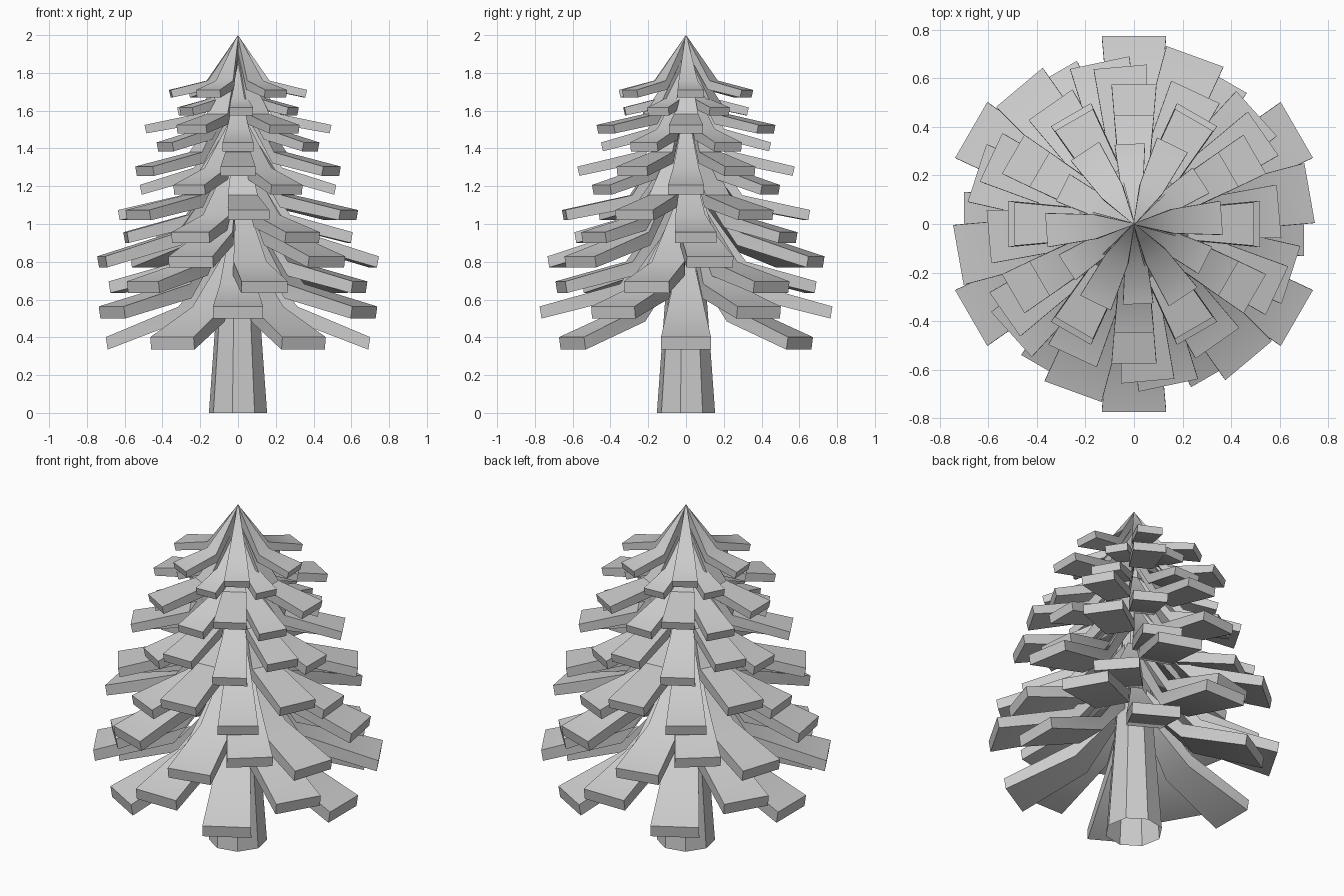
import bpy, bmesh
from math import radians
from mathutils import Matrix, Vector

cube = bpy.data.objects.get("Cube")
if cube:
    bpy.data.objects.remove(cube)

# Single flat colour
GREY = (0.6, 0.6, 0.6, 1)
mat = bpy.data.materials.new("light_grey")
mat.use_nodes = True
mat.diffuse_color = GREY
mat.node_tree.nodes["Principled BSDF"].inputs["Base Color"].default_value = GREY


def add_object(name, bm):
    bmesh.ops.recalc_face_normals(bm, faces=bm.faces)
    mesh = bpy.data.meshes.new(name)
    bm.to_mesh(mesh)
    bm.free()
    mesh.materials.append(mat)
    obj = bpy.data.objects.new(name, mesh)
    bpy.context.collection.objects.link(obj)
    bpy.ops.object.select_all(action='DESELECT')
    obj.select_set(True)
    bpy.context.view_layer.objects.active = obj
    bpy.ops.object.shade_smooth_by_angle(angle=radians(42))


BEND = 0.45   # where a branch turns from steep to shallow, as a share of reach


def add_branch(bm, reach, tip_z, width, slope, thick, angle):
    turn = Matrix.Rotation(radians(angle), 3, 'Z')
    # Side profile: reach, rise, width share, thickness share
    profile = [(0, 0.8, 0.04, 2), (BEND, slope * (1 - BEND), 0.72, 1.2),
               (1, 0, 1, 1)]
    rings = []
    for along, rise, w, t in profile:
        x, half = along * reach, w * width / 2
        top = tip_z + thick + rise * reach
        low = top - t * thick
        under_x = max(x - 0.01, 0)
        corners = [(x, -half, top), (x, half, top),
                   (under_x, half, low), (under_x, -half, low)]
        rings.append([bm.verts.new(turn @ Vector(c)) for c in corners])
    for a, b in zip(rings, rings[1:]):
        for i in range(4):
            j = (i + 1) % 4
            bm.faces.new((a[i], a[j], b[j], b[i]))
    bm.faces.new(rings[0])
    bm.faces.new(rings[-1])


# Tapered eight-sided trunk, open underneath
bm = bmesh.new()
bmesh.ops.create_cone(bm, cap_ends=False, segments=8, radius1=0.157, radius2=0.02,
                      depth=1.85, matrix=Matrix.Translation((0, 0, 0.925))
                      @ Matrix.Rotation(radians(-11), 4, 'Z'))
add_object("trunk", bm)

# Branch tiers, bottom to top: reach, tip underside height, tip width, slope, turn
TIERS = [(0.70, 0.335, 0.265, 0.42, 0), (0.775, 0.50, 0.265, 0.28, 30),
         (0.68, 0.635, 0.25, 0.28, -18), (0.735, 0.77, 0.25, 0.32, 10),
         (0.60, 0.90, 0.22, 0.28, 5), (0.65, 1.02, 0.22, 0.22, -25),
         (0.52, 1.155, 0.19, 0.32, 0), (0.575, 1.255, 0.185, 0.24, 30),
         (0.45, 1.385, 0.165, 0.29, 30), (0.495, 1.48, 0.18, 0.21, 0),
         (0.33, 1.575, 0.125, 0.26, 33), (0.362, 1.67, 0.14, 0.25, 4)]
for n, (reach, z, width, slope, turn) in enumerate(TIERS):
    bm = bmesh.new()
    for k in range(6):
        add_branch(bm, reach, z, width, slope, 0.066 - 0.0024 * n, turn + 60 * k)
    add_object(f"branch_tier_{n + 1}", bm)
